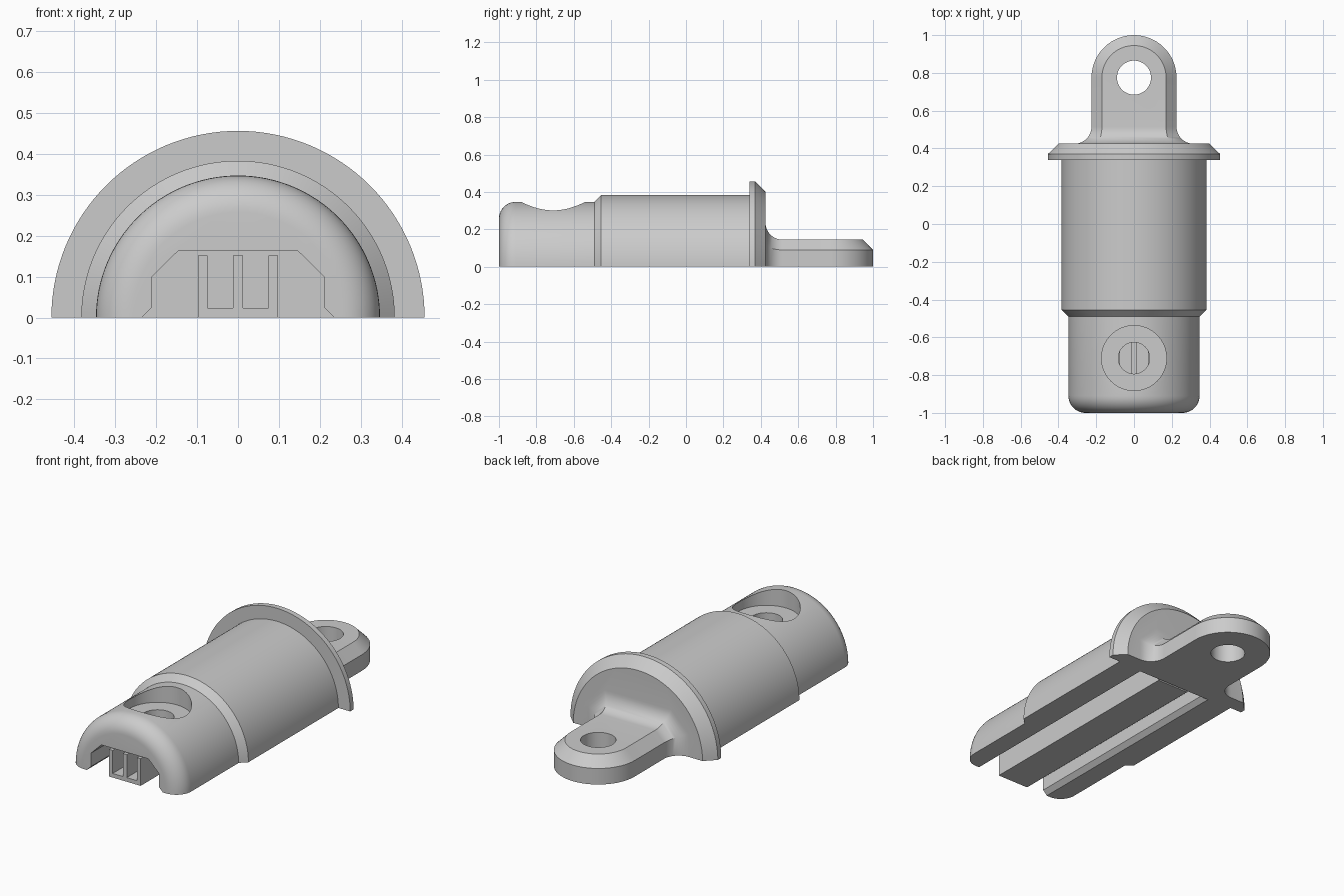
import bpy, bmesh, math
from math import sin, cos, pi

if "Cube" in bpy.data.objects:
    bpy.data.objects.remove(bpy.data.objects["Cube"])

grey = bpy.data.materials.new("plain grey")
grey.diffuse_color = (0.6, 0.6, 0.6, 1)
grey.use_nodes = True
grey.node_tree.nodes["Principled BSDF"].inputs["Base Color"].default_value = grey.diffuse_color


def finish(bm, name):
    bmesh.ops.recalc_face_normals(bm, faces=bm.faces)
    me = bpy.data.meshes.new(name)
    bm.to_mesh(me)
    bm.free()
    me.materials.append(grey)
    ob = bpy.data.objects.new(name, me)
    bpy.context.collection.objects.link(ob)
    return ob


def prism(name, profile, y0, y1):
    """Extrude an (x, z) profile along y."""
    bm = bmesh.new()
    a = [bm.verts.new((x, y0, z)) for x, z in profile]
    b = [bm.verts.new((x, y1, z)) for x, z in profile]
    bm.faces.new(a)
    bm.faces.new(b)
    for i in range(len(a)):
        j = (i + 1) % len(a)
        bm.faces.new((a[i], a[j], b[j], b[i]))
    return finish(bm, name)


def half_turn(name, profile, seg=64):
    """Revolve an (r, y) profile half way around the y axis."""
    bm = bmesh.new()
    rings = [[bm.verts.new((r * cos(pi * k / seg), y, r * sin(pi * k / seg)))
              for k in range(seg + 1)] for r, y in profile]
    for p, q in zip(rings, rings[1:]):
        for k in range(seg):
            bm.faces.new((p[k], p[k + 1], q[k + 1], q[k]))
        bm.faces.new((p[0], q[0], q[-1], p[-1]))
    bm.faces.new(rings[0])
    bm.faces.new(rings[-1])
    return finish(bm, name)


def cylinder(name, radius, y, z0, z1):
    bm = bmesh.new()
    bmesh.ops.create_cone(bm, cap_ends=True, segments=64, radius1=radius,
                          radius2=radius, depth=z1 - z0)
    bmesh.ops.translate(bm, verts=bm.verts, vec=(0, y, (z0 + z1) / 2))
    return finish(bm, name)


def combine(ob, other, operation):
    mod = ob.modifiers.new(operation, 'BOOLEAN')
    mod.operation, mod.solver, mod.object = operation, 'EXACT', other
    bpy.context.view_layer.objects.active = ob
    bpy.ops.object.modifier_apply(modifier=mod.name)
    bpy.data.objects.remove(other)


# Half-round body: rounded nose, stepped barrel and chamfered flange
FR = 0.09
profile = [(0.347 - FR + FR * sin(t * pi / 20), -1 + FR - FR * cos(t * pi / 20))
           for t in range(11)]
profile += [(0.347, -0.49), (0.383, -0.455), (0.383, 0.34),
            (0.456, 0.34), (0.456, 0.37), (0.40, 0.425)]
body = half_turn("body", profile)

# Tongue: chamfered tab with round end, flaring into the flange
W, SIDE_Z, TOP_Z, CH, K = 0.225, 0.09, 0.145, 0.055, 0.414
TIP = 0.775
side = []          # (outer x, inner x, outer y, inner y, side z, top z)
for t in range(10, -1, -1):
    a = t * pi / 20
    d, y = FR - FR * cos(a), 0.425 + FR - FR * sin(a)
    side.append((W + d, W - CH + K * d, y, y, SIDE_Z + K * d, TOP_Z + d))
first = side[0]
side.insert(0, (first[0], first[1], 0.40, 0.40, first[4], first[5]))
N = 16
for k in range(N):
    a = (k + 0.0) * pi / 2 / (N - 0.5)
    side.append((W * cos(a), (W - CH) * cos(a), TIP + W * sin(a),
                 TIP + (W - CH) * sin(a), SIDE_Z, TOP_Z))
bm = bmesh.new()
rows = []
for s in (1, -1):
    row = [(bm.verts.new((s * xo, yo, 0)), bm.verts.new((s * xo, yo, zs)),
            bm.verts.new((s * xi, yi, zt))) for xo, xi, yo, yi, zs, zt in side]
    rows.append(row)
right, left = rows
loop = right + left[::-1]
for p, q in zip(loop, loop[1:]):
    for j in (0, 1):
        bm.faces.new((p[j], q[j], q[j + 1], p[j + 1]))
for i in range(len(right) - 1):
    for j in (0, 2):
        bm.faces.new((right[i][j], right[i + 1][j], left[i + 1][j], left[i][j]))
bm.faces.new(right[0] + left[0][::-1])
tongue = finish(bm, "tongue")
combine(body, tongue, 'UNION')

# Eye hole, underside channel, and screw recess with its through hole
combine(body, cylinder("eye_cutter", 0.09, TIP, -0.1, 0.3), 'DIFFERENCE')
half = [(0.285, -0.05), (0.21, 0.025), (0.21, 0.10), (0.145, 0.164)]
channel = half + [(-x, z) for x, z in half[::-1]]
combine(body, prism("channel_cutter", channel, -1.1, 0.33), 'DIFFERENCE')
combine(body, cylinder("recess_cutter", 0.172, -0.71, 0.25, 0.6), 'DIFFERENCE')
combine(body, cylinder("screw_cutter", 0.083, -0.71, 0.1, 0.4), 'DIFFERENCE')

# Three-walled support strip lying in the channel
H, F = 0.152, 0.023
right_half = [(0.098, 0), (0.098, H), (0.075, H), (0.075, F), (0.012, F), (0.012, H)]
strip = prism("support_strip", right_half + [(-x, z) for x, z in right_half[::-1]],
              -1.0, 0.32)

# Smooth shading with crisp edges
bpy.ops.object.select_all(action='DESELECT')
for ob in (body, strip):
    ob.select_set(True)
bpy.context.view_layer.objects.active = body
bpy.ops.object.shade_smooth_by_angle(angle=math.radians(30))
